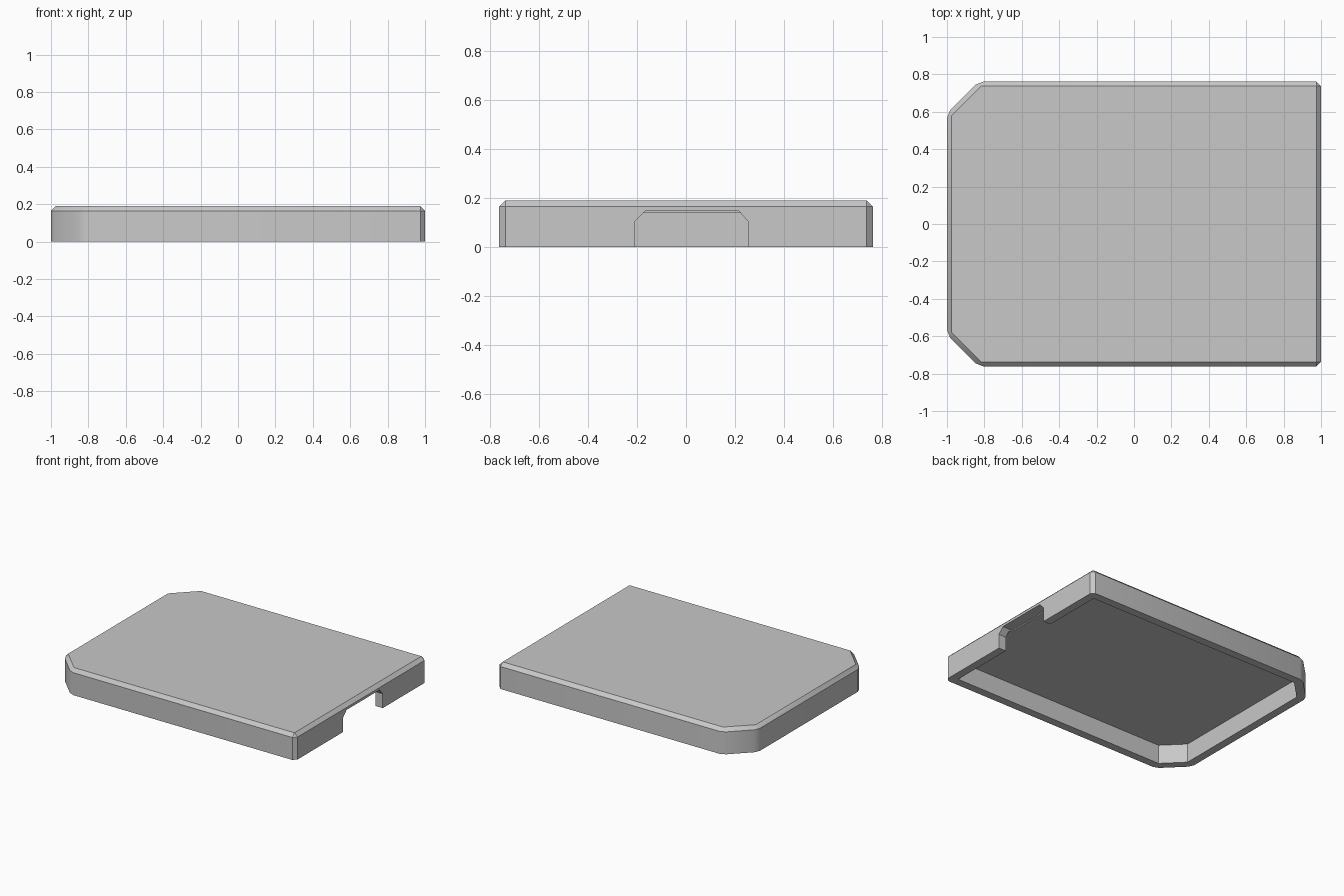
import bpy
import bmesh

cube = bpy.data.objects.get("Cube")
if cube:
    bpy.data.objects.remove(cube, do_unlink=True)

grey = bpy.data.materials.new("plain_grey")
grey.use_nodes = True
COLOUR = (0.58, 0.58, 0.58, 1)
grey.diffuse_color = COLOUR
grey.node_tree.nodes["Principled BSDF"].inputs["Base Color"].default_value = COLOUR


def loft(name, loops):
    """Solid through equal-length loops of points, capped at both ends."""
    bm = bmesh.new()
    rings = [[bm.verts.new(p) for p in loop] for loop in loops]
    n = len(rings[0])
    for a, b in zip(rings, rings[1:]):
        for i in range(n):
            j = (i + 1) % n
            bm.faces.new((a[i], a[j], b[j], b[i]))
    bm.faces.new(rings[0][::-1])
    bm.faces.new(rings[-1])
    bmesh.ops.remove_doubles(bm, verts=bm.verts, dist=0.0005)
    bmesh.ops.recalc_face_normals(bm, faces=bm.faces)
    mesh = bpy.data.meshes.new(name)
    bm.to_mesh(mesh)
    bm.free()
    mesh.materials.append(grey)
    obj = bpy.data.objects.new(name, mesh)
    bpy.context.collection.objects.link(obj)
    return obj


def mirrored(half, z):
    """Close a back-half outline by mirroring it to the front."""
    return [(x, y, z) for x, y in half + [(x, -y) for x, y in half[::-1]]]


# Lid: clipped left corners, small bevels on every outer corner and the top rim
outer = [(1, .737), (.975, .762), (-.805, .762), (-.846, .745), (-.983, .608), (-1, .567)]
top = [(.975, .737)] * 2 + [(-.818, .737)] * 2 + [(-.975, .58)] * 2
lid = loft("lid", [mirrored(outer, 0), mirrored(outer, .165), mirrored(top, .19)])

# Hollow underside following the clipped outline
inner = [(.94, .702), (-.803, .702), (-.94, .565)]
cavity = loft("cavity_cutter", [mirrored(inner, -.1), mirrored(inner, .139)])

# Cable notch with clipped upper corners in the right-hand wall
profile = [(-.208, -.1), (.253, -.1), (.253, .105), (.216, .147), (-.167, .147), (-.208, .105)]
notch = loft("notch_cutter", [[(x, y, z) for y, z in profile] for x in (.92, 1.1)])

bpy.context.view_layer.objects.active = lid
for cutter in (cavity, notch):
    cutter.hide_render = True
    mod = lid.modifiers.new(cutter.name, 'BOOLEAN')
    mod.operation = 'DIFFERENCE'
    mod.solver = 'EXACT'
    mod.object = cutter
    bpy.ops.object.modifier_apply(modifier=mod.name)
    bpy.data.objects.remove(cutter, do_unlink=True)

# Soften only the shallow edges of the clipped corners
bpy.ops.object.select_all(action='DESELECT')
lid.select_set(True)
bpy.ops.object.shade_smooth_by_angle(angle=0.5)
